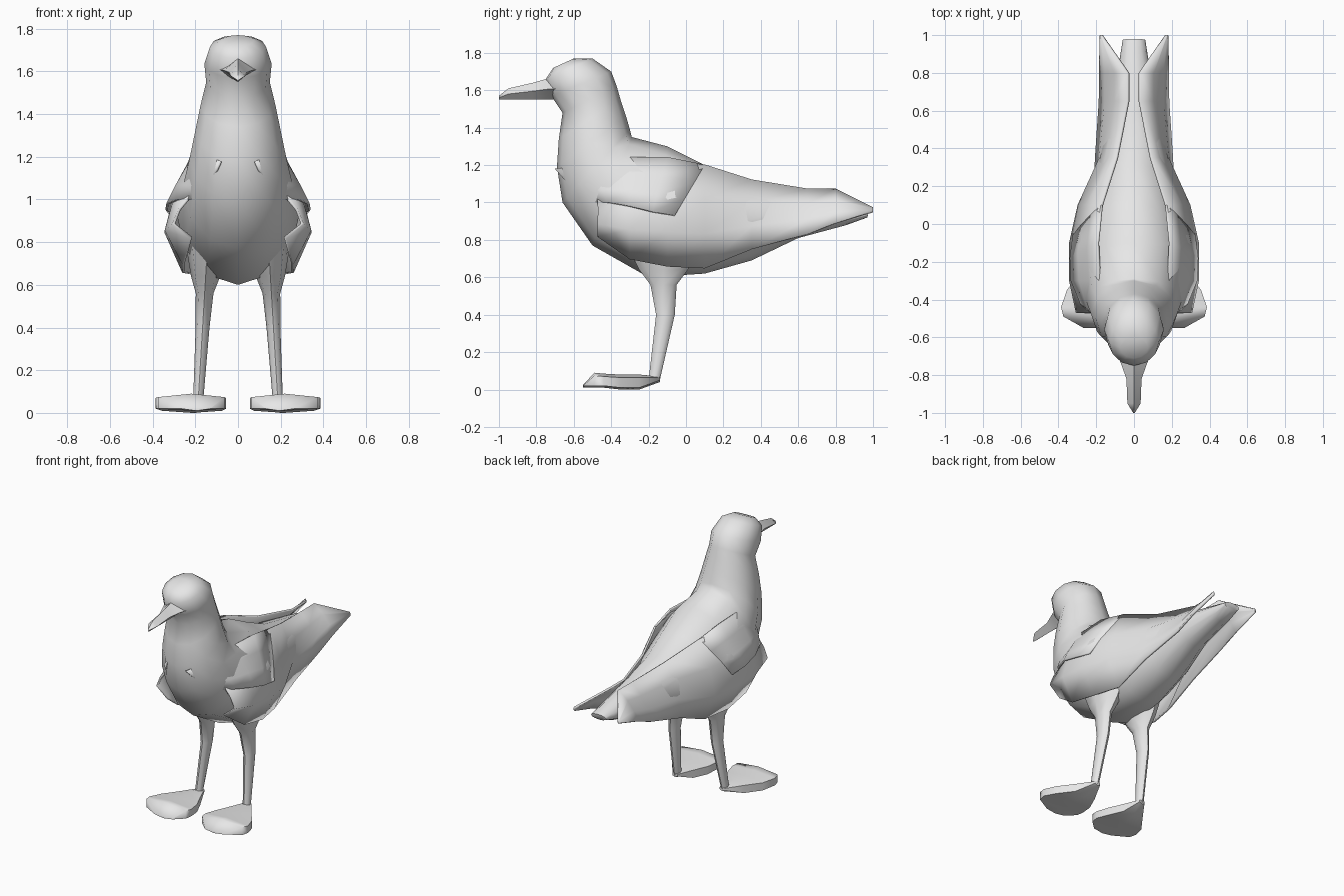
import bpy, bmesh, math
from mathutils import Vector

old = bpy.data.objects.get("Cube")
if old:
    bpy.data.objects.remove(old)

grey = (0.8, 0.8, 0.8, 1)
plumage = bpy.data.materials.new("light grey")
plumage.use_nodes = True
plumage.diffuse_color = grey
plumage.node_tree.nodes["Principled BSDF"].inputs["Base Color"].default_value = grey


def loft(name, rings, closed=True, mirror=False, thickness=0):
    """Skin a list of equal-sized rings; closed rings get end caps."""
    bm = bmesh.new()
    rows = [[bm.verts.new(point) for point in ring] for ring in rings]
    count = len(rows[0])
    for a, b in zip(rows, rows[1:]):
        for i in range(count if closed else count - 1):
            j = (i + 1) % count
            bm.faces.new((a[i], a[j], b[j], b[i]))
    if closed:
        bm.faces.new(rows[0])
        bm.faces.new(rows[-1])
    bmesh.ops.recalc_face_normals(bm, faces=bm.faces)
    mesh = bpy.data.meshes.new(name)
    bm.to_mesh(mesh)
    bm.free()
    mesh.materials.append(plumage)
    mesh.shade_smooth()
    mesh.set_sharp_from_angle(angle=math.radians(60))
    obj = bpy.data.objects.new(name, mesh)
    bpy.context.collection.objects.link(obj)
    if thickness:
        solid = obj.modifiers.new("Thickness", 'SOLIDIFY')
        solid.thickness = thickness
        solid.offset = 0
    if mirror:
        twin = obj.modifiers.new("Mirror", 'MIRROR')
        twin.use_mirror_merge = False


def oval(centre, half, width, sides):
    """Elliptical ring; half is the long radius vector, width the radius along x."""
    turns = [math.tau * i / sides for i in range(sides)]
    return [centre + half * math.cos(t) + Vector((width * math.sin(t), 0, 0)) for t in turns]


def body_ring(back_y, back_z, belly_y, belly_z):
    """Ring between a back point and a belly point, its width following its depth."""
    back, belly = Vector((0, back_y, back_z)), Vector((0, belly_y, belly_z))
    half = (back - belly) / 2
    return oval(back - half, half, max(0.06, 0.03 + 0.74 * half.length), sides=12)


def feather_row(y, inner, outer, top, low, bulge=0, tuck=0, gather=0):
    """Strip from the upper inner edge to the lower outer edge of a feather panel."""
    row = []
    for step in range(4):
        k = step / 3
        x = inner + (outer - inner) * (k + bulge * math.sin(math.pi * k))
        if step == 3:
            x -= tuck
        row.append((x, y - gather * k * (y + 0.3), top + (low - top) * k))
    return row


# Body, neck and head, from tail tip to crown
body = [
    (.98, .96, .97, .92),
    (.92, .98, .86, .88),
    (.6, 1.05, .6, .81),
    (.3, 1.11, .35, .69),
    (.1, 1.2, .1, .62),
    (-.1, 1.3, -.2, .6),
    (-.29, 1.35, -.5, .77),
    (-.3, 1.39, -.66, 1),
    (-.32, 1.46, -.69, 1.19),
    (-.35, 1.55, -.68, 1.34),
    (-.37, 1.62, -.66, 1.48),
    (-.4, 1.7, -.72, 1.57),
    (-.5, 1.77, -.75, 1.66),
    (-.6, 1.77, -.71, 1.72),
]
loft("body", [body_ring(*row) for row in body])

# Beak: flat underside, tapering to the tip
under = 1.55
beak = []
for y, width, top in [(-.66, .1, 1.67), (-.75, .065, 1.66), (-.82, .04, 1.64),
                      (-.95, .035, 1.61), (-1, .004, 1.57)]:
    side = (under + top) / 2
    beak.append([(0, y, under), (width, y, side), (0, y, top), (-width, y, side)])
loft("beak", beak)

# Folded wings, swept from the tail points to the leading edge
wing = [
    (1, .17, .175, .97, .95),
    (.8, .03, .18, 1.07, .89),
    (.65, .03, .18, 1.07, .83),
    (.35, .09, .2, 1.12, .75),
    (.1, .17, .29, 1.2, .65),
    (-.1, .2, .335, 1.21, .66),
    (-.3, .2, .335, 1.17, .7),
    (-.47, .22, .3, 1.02, .82),
]
loft("wings", [feather_row(*row, bulge=0.4, tuck=0.08) if row[0] < 0.3 else
               feather_row(*row, bulge=0.15) for row in wing],
     closed=False, mirror=True, thickness=0.014)

# Shoulder feathers lying over each wing and blending into the chest
shoulder = [
    (.1, .17, .32, 1.2, .93),
    (-.1, .19, .335, 1.24, .95),
    (-.3, .18, .33, 1.24, .98),
    (-.5, .15, .28, 1.2, 1),
    (-.7, .08, .15, 1.18, 1),
]
loft("shoulder_feathers", [feather_row(*row, bulge=0.05, gather=0.4) for row in shoulder],
     closed=False, mirror=True, thickness=0.012)

# Legs: thigh to ankle, splaying outward as they go down
leg = []
for z, y, depth in [(.78, -.12, .2), (.64, -.12, .13), (.56, -.12, .07),
                    (.4, -.11, .05), (.05, -.17, .03)]:
    leg.append(oval(Vector((0.19 - 0.06 * z, y, z)), Vector((0, depth, 0)),
                    0.01 + 0.45 * depth, sides=8))
loft("legs", leg, mirror=True)

# Webbed feet: narrow heel fanning out to a thin front edge
foot = []
for y, width, base, crown in [(-.14, .02, .04, .07), (-.25, .08, 0, .08), (-.35, .14, 0, .08),
                              (-.44, .165, .01, .085), (-.49, .155, .01, .09),
                              (-.55, .07, .01, .025)]:
    mid = 0.18 + width / 4
    edge = base + (crown - base) * 0.8
    foot.append([(mid - width, y, base + 0.01), (mid, y, base), (mid + width, y, base + 0.01),
                 (mid + width, y, edge), (mid, y, crown), (mid - width, y, edge)])
loft("feet", foot, mirror=True)
